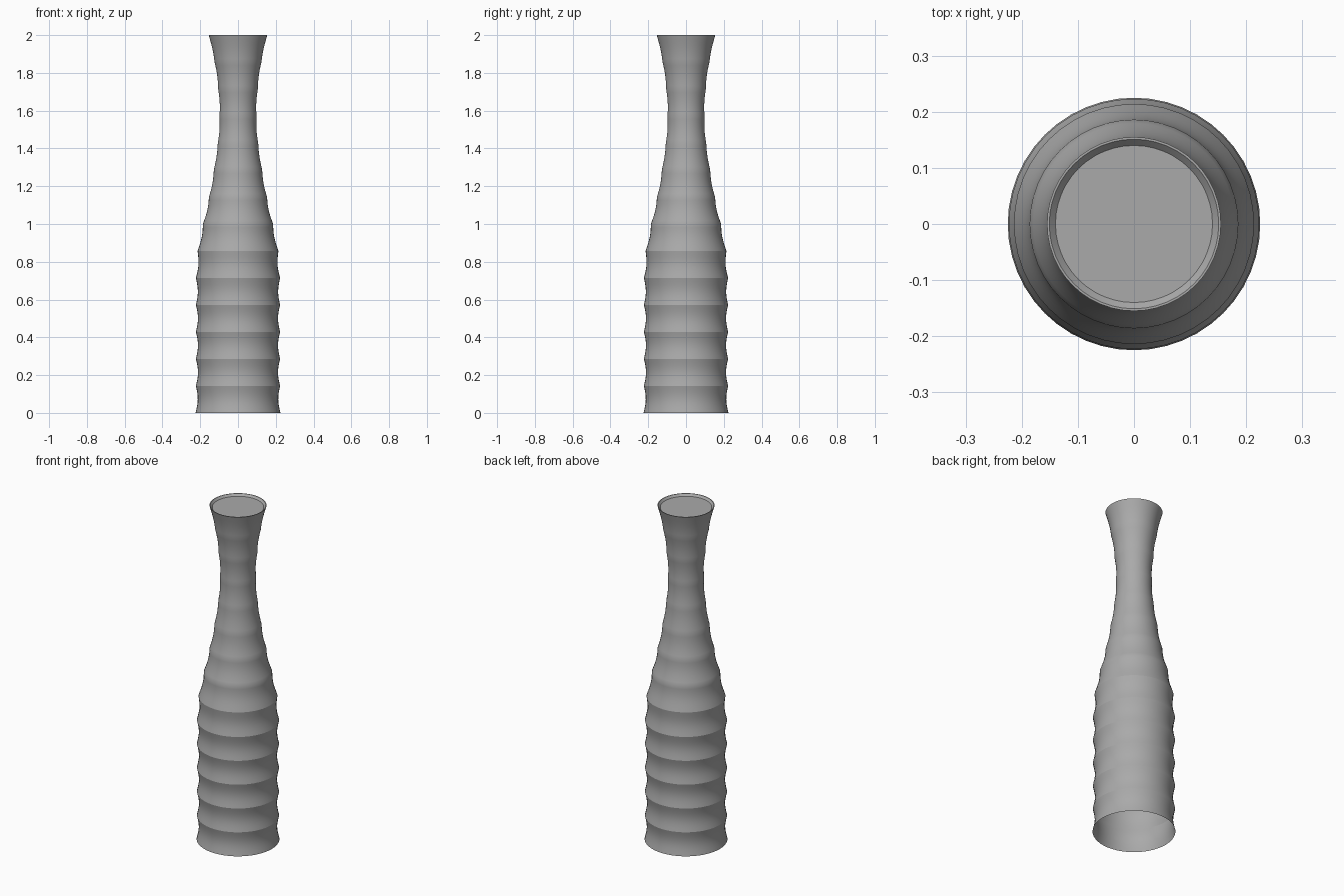
import bpy, bmesh, math

cube = bpy.data.objects.get("Cube")
if cube:
    bpy.data.objects.remove(cube, do_unlink=True)

SIDES = 48
STEPS = 8
HEIGHT = 2.0

grey = bpy.data.materials.new("stone_grey")
grey.use_nodes = True
colour = (0.4, 0.4, 0.4, 1)
grey.diffuse_color = colour
grey.node_tree.nodes["Principled BSDF"].inputs["Base Color"].default_value = colour


def catmull(p0, p1, p2, p3, t):
    return 0.5 * (2 * p1 + (p2 - p0) * t + (2 * p0 - 5 * p1 + 4 * p2 - p3) * t ** 2
                  + (3 * p1 - p0 - 3 * p2 + p3) * t ** 3)


def lathe(name, profile, cap_end=False):
    """Spin a list of (radius, height) points around the z axis."""
    bm = bmesh.new()
    rings = []
    for r, z in profile:
        angles = [math.tau * i / SIDES for i in range(SIDES)]
        rings.append([bm.verts.new((r * math.cos(a), r * math.sin(a), z)) for a in angles])
    for low, high in zip(rings, rings[1:]):
        for i in range(SIDES):
            j = (i + 1) % SIDES
            bm.faces.new((low[i], low[j], high[j], high[i]))
    if cap_end:
        bm.faces.new(rings[-1])
    mesh = bpy.data.meshes.new(name)
    bm.to_mesh(mesh)
    bm.free()
    mesh.materials.append(grey)
    obj = bpy.data.objects.new(name, mesh)
    bpy.context.collection.objects.link(obj)
    bpy.ops.object.select_all(action='DESELECT')
    obj.select_set(True)
    bpy.context.view_layer.objects.active = obj
    bpy.ops.object.shade_smooth_by_angle(angle=math.radians(20))
    return obj


# Radius at each of the evenly spaced ridges, from foot to lip
ridges = [0.225, 0.223, 0.223, 0.223, 0.223, 0.223, 0.214, 0.186,
          0.154, 0.128, 0.107, 0.098, 0.105, 0.124, 0.155]
count = len(ridges) - 1
padded = [ridges[0]] + ridges + [2 * ridges[-1] - ridges[-2]]

# Body: every band is pinched between its two ridges, fading out up the neck
profile = []
for band in range(count):
    dip = 0.011 if band < 6 else max(0.003, 0.011 - 0.002 * (band - 5))
    for step in range(STEPS):
        t = step / STEPS
        radius = catmull(*padded[band:band + 4], t) - dip * math.sin(math.pi * t)
        profile.append((radius, HEIGHT * (band + t) / count))
profile.append((ridges[-1], HEIGHT))
lathe("bottle_body", profile)

# Lip with a shallow recess closed by a flat disc
lathe("lip_and_top_disc", [(0.155, HEIGHT), (0.151, HEIGHT), (0.14, HEIGHT - 0.012)], cap_end=True)
